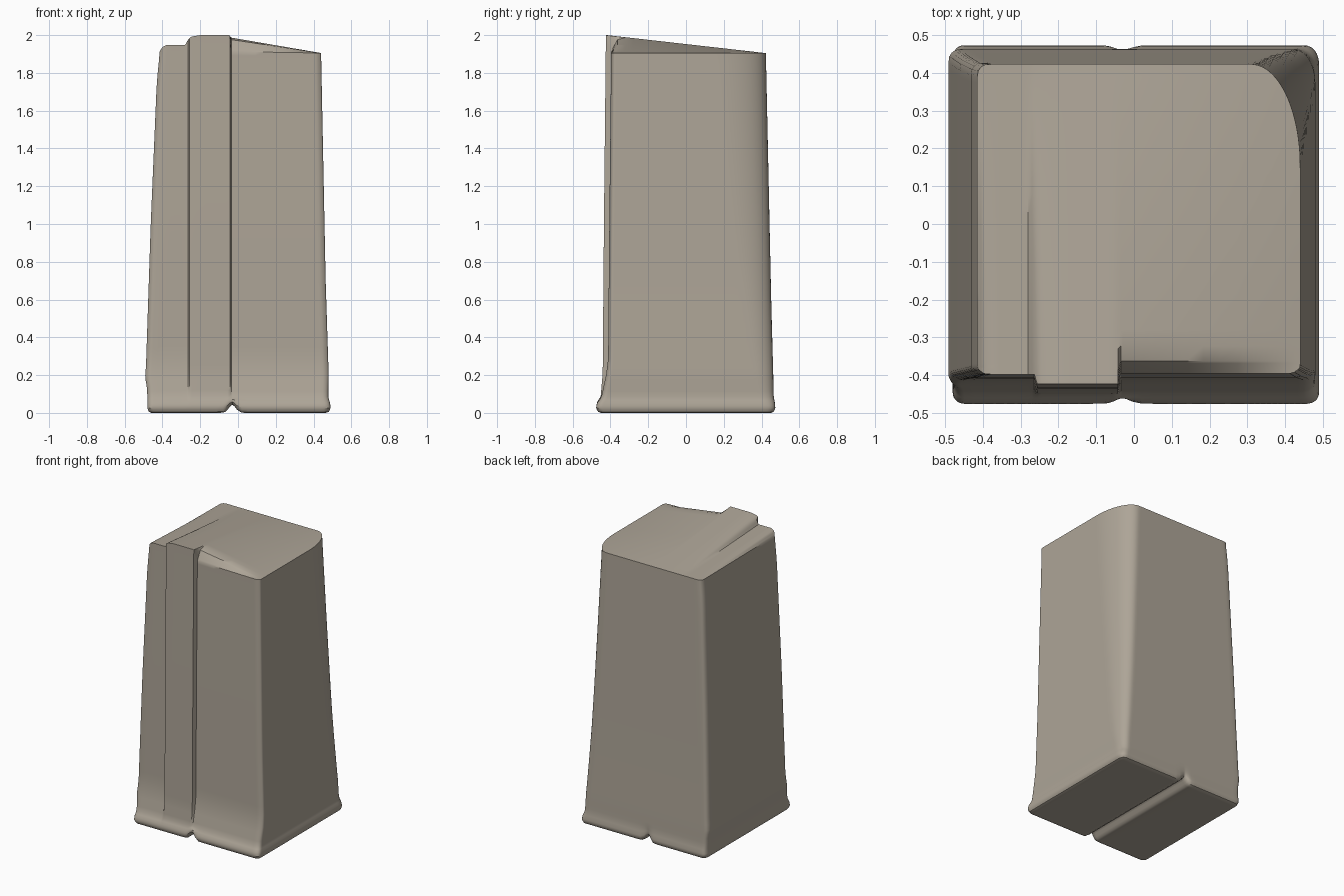
import bpy, bmesh, math

cube = bpy.data.objects.get("Cube")
if cube:
    bpy.data.objects.remove(cube, do_unlink=True)


def interp(table, t):
    """Piecewise linear lookup."""
    if t <= table[0][0]:
        return table[0][1]
    for (a, p), (b, q) in zip(table, table[1:]):
        if t <= b:
            return p + (q - p) * (t - a) / (b - a)
    return table[-1][1]


def span(a, b, n):
    return [a + (b - a) * i / n for i in range(n)]


# Outline profiles: height -> distance from the centre
LEFT = [(0, .46), (.006, .472), (.025, .48), (.06, .478), (.14, .483), (.19, .492),
        (.25, .487), (1, .462), (1.75, .43), (1.9, .415)]
RIGHT = [(0, .465), (.006, .482), (.025, .49), (.05, .488), (.08, .478), (.2, .48),
         (.7, .464), (1.9, .44)]
FRONT = [(0, .45), (.006, .466), (.025, .476), (.05, .472), (.08, .452), (.2, .441),
         (1, .434), (1.9, .424)]
BACK = [(0, .45), (.006, .464), (.025, .473), (.05, .471), (.09, .464), (.2, .462),
        (.6, .451), (1.9, .423)]

# Crest of the top along x, and depth of the recessed front panels
CREST = [(-.42, 0), (-.4, .35), (-.38, .47), (-.28, .47), (-.262, .8), (-.245, .92), (-.2, 1),
         (-.05, 1), (.44, 0)]
RECESS = [(-.264, .026), (-.256, 0), (-.043, 0), (-.035, .028)]


def top_height(x, y):
    slope = min(max((.42 - y) / .84, 0), 1)
    lift = .095 * interp(CREST, x) * slope
    if x > -.039:  # sloped lip above the right front panel
        lift *= min(max((y + .40) / .045, 0), 1)
    return 1.905 + lift


def round_corner(x, y, hx, hy, rx, ry):
    """Pull a point of a rectangle onto an elliptical corner."""
    qx, qy = (abs(x) - hx + rx) / rx, (abs(y) - hy + ry) / ry
    if qx <= 0 or qy <= 0:
        return x, y
    k = max(qx, qy) / math.hypot(qx, qy)
    return (math.copysign(hx - rx + rx * qx * k, x),
            math.copysign(hy - ry + ry * qy * k, y))


def place(u, v, w):
    """Map a box grid point to the tapered block."""
    z = w * 1.905
    left, right = interp(LEFT, z), interp(RIGHT, z)
    front, back = interp(FRONT, z), interp(BACK, z)
    x = interp([(-.48, -left), (-.28, -.28), (0, 0), (.48, right)], u)
    y = v * (back if v > 0 else front)
    hx, hy = (right if u > 0 else left), (back if v > 0 else front)
    rx = ry = .03
    if u > 0 and v > 0:  # corner worn away towards the top
        t = w ** .6
        rx, ry = .03 + .10 * t, .03 + .24 * t
    x, y = round_corner(x, y, hx, hy, rx, ry)
    # recessed front panels, fading out above the foot
    if v < 0:
        fade = min(max((z - .06) / .22, 0), 1)
        y += interp(RECESS, x) * fade * min(1, max(0, (-v - .7) / .3))
    # groove under the foot
    g = math.exp(-((x + .03) / .026) ** 2)
    low = max(0, 1 - z / .1)
    y -= math.copysign(.02 * g * low * abs(v) ** 8, v)
    return x, y, w * top_height(x, y) + .042 * g * low


XS = (span(-.48, -.45, 4) + span(-.45, -.28, 6) + [-.28, -.27, -.264, -.256, -.245, -.22]
      + span(-.2, -.08, 4) + span(-.08, -.043, 3) + [-.043, -.035, -.03, -.02, -.005, .02]
      + span(.05, .3, 5) + span(.3, .48, 12) + [.48])
YS = (span(-1, -.9, 6) + span(-.9, .3, 10) + span(.3, 1, 18) + [1])
WS = ([0, .003, .008, .014, .02, .027, .035, .045, .06, .075, .09, .105, .125, .15]
      + span(.18, .9, 12) + [.9, .94, .97, .99, 1])


def build_block():
    bm = bmesh.new()
    verts = {}

    def vert(i, j, k):
        if (i, j, k) not in verts:
            verts[i, j, k] = bm.verts.new(place(XS[i], YS[j], WS[k]))
        return verts[i, j, k]

    nx, ny, nz = len(XS) - 1, len(YS) - 1, len(WS) - 1

    def sheet(na, nb, index):
        for a in range(na):
            for b in range(nb):
                ring = ((a, b), (a + 1, b), (a + 1, b + 1), (a, b + 1))
                bm.faces.new([vert(*index(p, q)) for p, q in ring])

    for end in (0, 1):
        sheet(nx, ny, lambda a, b: (a, b, end * nz))
        sheet(nx, nz, lambda a, b: (a, end * ny, b))
        sheet(ny, nz, lambda a, b: (end * nx, a, b))
    bmesh.ops.recalc_face_normals(bm, faces=bm.faces)
    mesh = bpy.data.meshes.new("stone_block")
    bm.to_mesh(mesh)
    bm.free()
    obj = bpy.data.objects.new("stone_block", mesh)
    bpy.context.collection.objects.link(obj)
    return obj


# Weathered stone colour
stone = bpy.data.materials.new("warm_grey_stone")
stone.use_nodes = True
colour = (.42, .375, .31, 1)
stone.diffuse_color = colour
for node in stone.node_tree.nodes:
    if node.type == 'BSDF_PRINCIPLED':
        node.inputs["Base Color"].default_value = colour

block = build_block()
block.data.materials.append(stone)
bpy.ops.object.select_all(action='DESELECT')
block.select_set(True)
bpy.context.view_layer.objects.active = block
bpy.ops.object.shade_smooth_by_angle(angle=math.radians(35))
